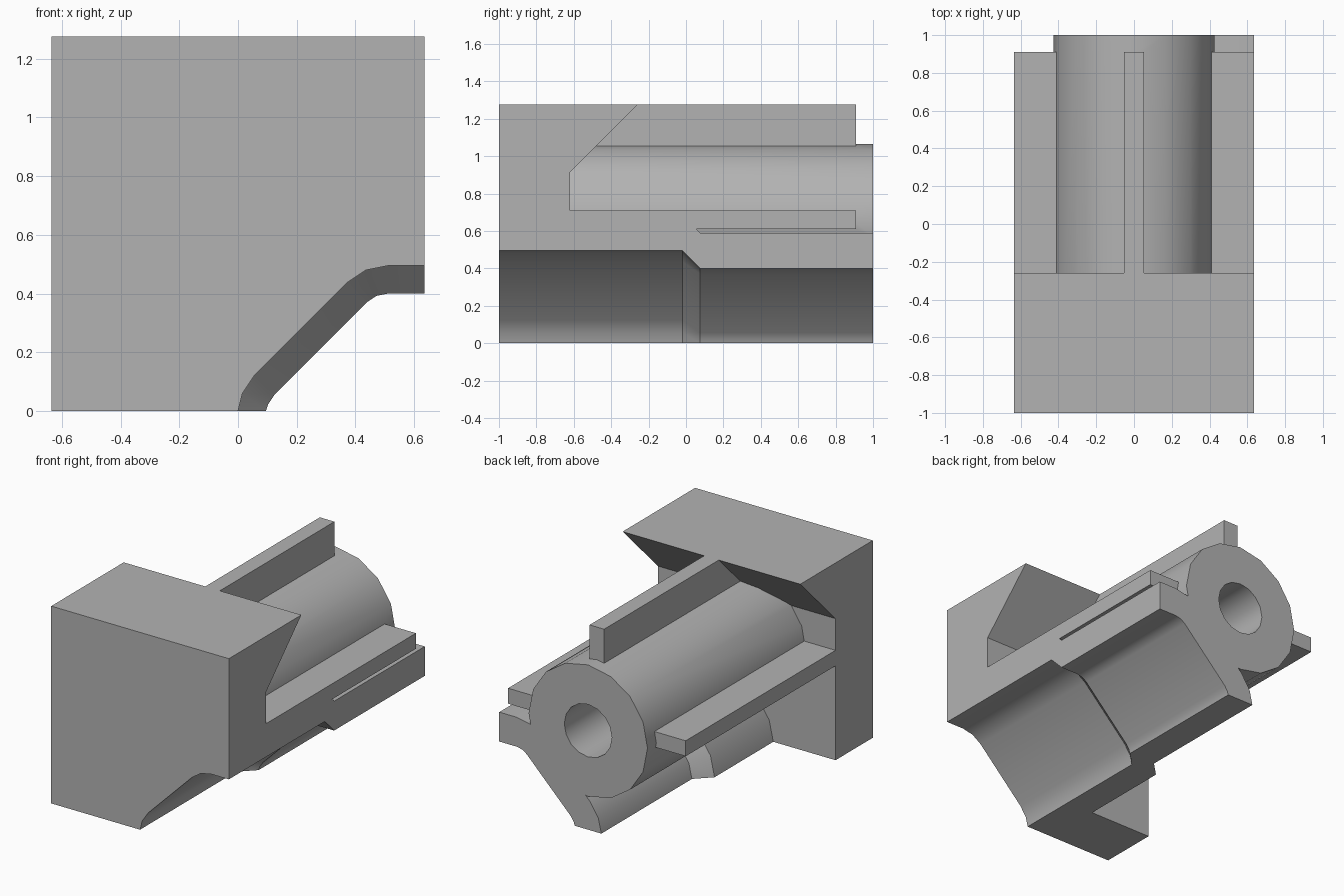
import bpy, bmesh
from math import cos, sin, radians, pi

cube = bpy.data.objects.get("Cube")
if cube:
    bpy.data.objects.remove(cube, do_unlink=True)

HALF, TOP, MID = 0.635, 1.275, 0.64
BACK, RAIL_END = 1.0, 0.91

grey = bpy.data.materials.new("plain grey")
grey.use_nodes = True
colour = (0.45, 0.45, 0.45, 1)
grey.diffuse_color = colour
grey.node_tree.nodes["Principled BSDF"].inputs["Base Color"].default_value = colour


def loft(name, rings):
    """Closed solid through matching rings of 3D points."""
    bm = bmesh.new()
    loops = [[bm.verts.new(p) for p in ring] for ring in rings]
    n = len(loops[0])
    for a, b in zip(loops, loops[1:]):
        for i in range(n):
            j = (i + 1) % n
            bm.faces.new((a[i], a[j], b[j], b[i]))
    bm.faces.new(loops[0])
    bm.faces.new(loops[-1])
    bmesh.ops.recalc_face_normals(bm, faces=bm.faces)
    mesh = bpy.data.meshes.new(name)
    bm.to_mesh(mesh)
    bm.free()
    mesh.materials.append(grey)
    obj = bpy.data.objects.new(name, mesh)
    bpy.context.collection.objects.link(obj)
    return obj


def box(name, x0, x1, y0, y1, z0, z1):
    section = [(x0, z0), (x1, z0), (x1, z1), (x0, z1)]
    return loft(name, [[(x, y, z) for x, z in section] for y in (y0, y1)])


def rod(name, radius, y0, y1, sides=16):
    turns = [2 * pi * i / sides for i in range(sides)]
    return loft(name, [[(radius * cos(t), y, MID + radius * sin(t)) for t in turns]
                       for y in (y0, y1)])


def corner_profile(r, edge, floor):
    """Diagonal corner section with a rounded bend at each end."""
    pts = [(edge, floor), (0.195 - r, floor)]
    if floor < 0:
        pts.append((0.195 - r, 0))
    bends = [((0.195, -0.015), (157.5, 135)), ((0.51, 0.3), (135, 112.5, 90))]
    for (cx, cz), angles in bends:
        pts += [(cx + r * cos(radians(a)), cz + r * sin(radians(a))) for a in angles]
    return pts + [(edge, 0.3 + r)]


def corner_solid(name, wide, narrow, y0, y1, edge, floor):
    stations = [(y0, wide), (-0.02, wide), (0.075, narrow), (y1, narrow)]
    return loft(name, [[(x, y, z) for x, z in corner_profile(r, edge, floor)]
                       for y, r in stations])


def combine(target, part, operation):
    mod = target.modifiers.new(operation.title(), 'BOOLEAN')
    mod.operation = operation
    mod.solver = 'EXACT'
    mod.object = part
    bpy.context.view_layer.objects.active = target
    bpy.ops.object.modifier_apply(modifier=mod.name)
    bpy.data.objects.remove(part, do_unlink=True)


# Front block with its overhanging rear face
side = [(-1, 0), (-0.62, 0), (-0.62, 0.915), (-0.26, TOP), (-1, TOP)]
body = loft("slotted_body", [[(x, y, z) for y, z in side] for x in (-HALF, HALF)])

# Barrel, stepped corner wing, side rails and top fin
combine(body, rod("barrel", 0.425, -0.8, BACK), 'UNION')
combine(body, corner_solid("corner_wing", 0.385, 0.29, -0.75, BACK, HALF, 0), 'UNION')
combine(body, box("left_rail", 0.3, HALF, -0.7, RAIL_END, 0.61, 0.71), 'UNION')
combine(body, box("right_rail", -HALF, -0.3, -0.7, RAIL_END, 0.61, 0.71), 'UNION')
combine(body, box("top_fin", -0.052, 0.052, -0.7, RAIL_END, 0.95, TOP), 'UNION')

# Stepped corner recess and bore
combine(body, corner_solid("corner_recess", 0.195, 0.1, -1.1, 1.1, 0.8, -0.1), 'DIFFERENCE')
combine(body, rod("bore", 0.17, -0.62, 1.1), 'DIFFERENCE')

# Smooth curved faces, crisp edges
bpy.ops.object.select_all(action='DESELECT')
body.select_set(True)
bpy.context.view_layer.objects.active = body
bpy.ops.object.shade_smooth_by_angle(angle=radians(30))
